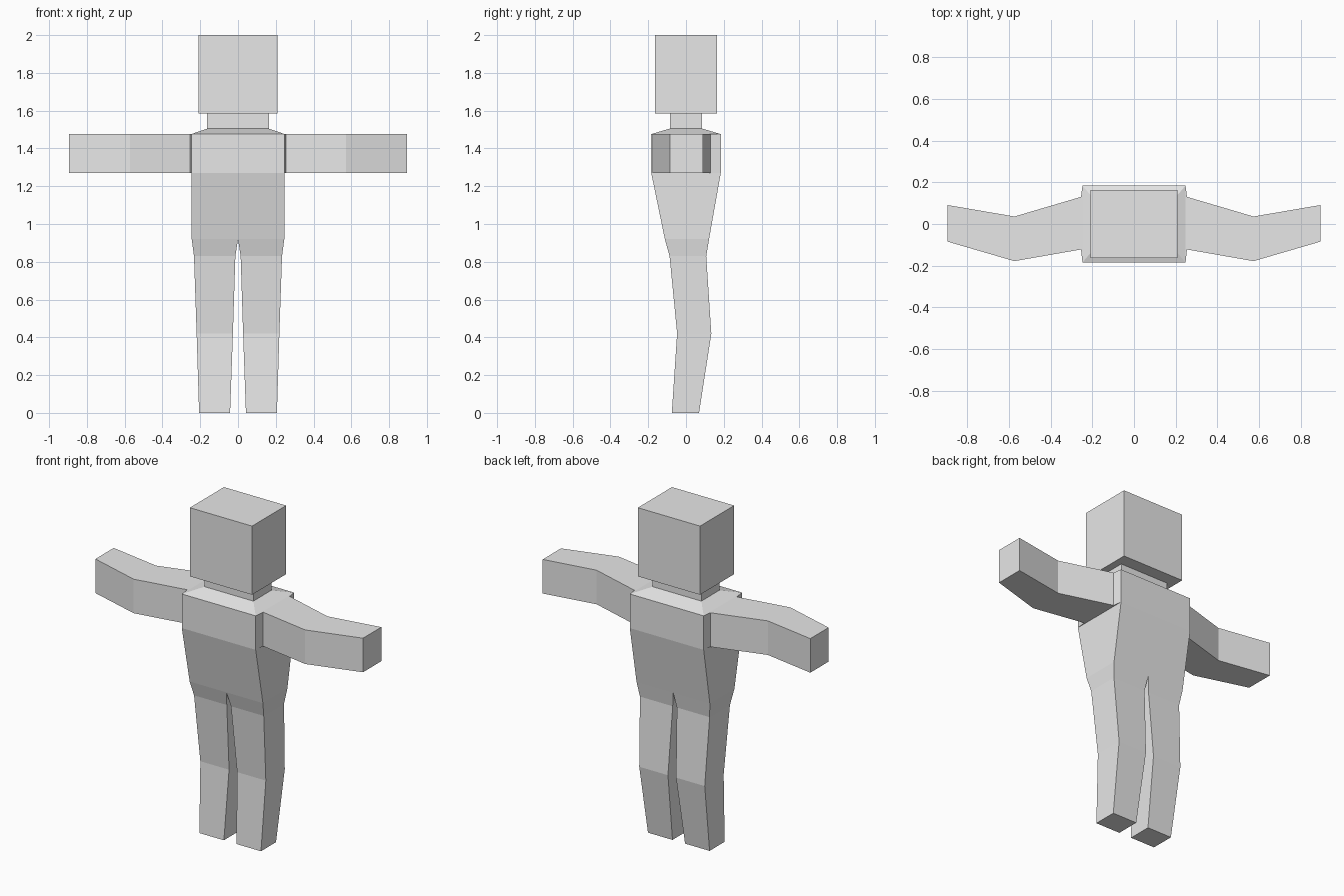
import bpy, bmesh

if "Cube" in bpy.data.objects:
    bpy.data.objects.remove(bpy.data.objects["Cube"])

grey = bpy.data.materials.new("light grey")
grey.diffuse_color = (0.8, 0.8, 0.8, 1)
grey.use_nodes = True
grey.node_tree.nodes["Principled BSDF"].inputs["Base Color"].default_value = grey.diffuse_color


def loft(name, rings, cap_start=True, cap_end=True, mirror=False, drop=None):
    """Skin a row of four-cornered rings; drop(face) marks faces to leave open."""
    bm = bmesh.new()
    rows = [[bm.verts.new(p) for p in ring] for ring in rings]
    for a, b in zip(rows, rows[1:]):
        for i in range(4):
            j = (i + 1) % 4
            bm.faces.new((a[i], a[j], b[j], b[i]))
    if cap_start:
        bm.faces.new(rows[0][::-1])
    if cap_end:
        bm.faces.new(rows[-1])
    bm.normal_update()
    if drop:
        bmesh.ops.delete(bm, geom=[f for f in bm.faces if drop(f)], context='FACES')
    mesh = bpy.data.meshes.new(name)
    bm.to_mesh(mesh)
    bm.free()
    mesh.materials.append(grey)
    obj = bpy.data.objects.new(name, mesh)
    bpy.context.collection.objects.link(obj)
    if mirror:
        mod = obj.modifiers.new("mirror", 'MIRROR')
        mod.use_axis[0] = True
        mod.use_mirror_merge = False
    return obj


def level(z, x0, x1, y0, y1):
    """Horizontal rectangle at height z."""
    return [(x0, y0, z), (x1, y0, z), (x1, y1, z), (x0, y1, z)]


def slice_x(x, y0, y1, z0=1.27, z1=1.476):
    """Upright rectangle at distance x from the middle."""
    return [(x, y0, z0), (x, y1, z0), (x, y1, z1), (x, y0, z1)]


# Head
loft("head", [level(1.585, -0.208, 0.208, -0.163, 0.163),
              level(2.0, -0.208, 0.208, -0.163, 0.163)])

# Torso with sloped shoulders and neck, open where the arms and legs join
loft("torso", [level(0.92, -0.245, 0.245, -0.112, 0.122),
               level(1.27, -0.247, 0.247, -0.184, 0.184),
               level(1.476, -0.247, 0.247, -0.184, 0.184),
               level(1.505, -0.163, 0.163, -0.086, 0.086),
               level(1.585, -0.163, 0.163, -0.086, 0.086)],
     cap_start=False, cap_end=False,
     drop=lambda f: abs(f.normal.x) > 0.9 and 1.3 < f.calc_center_median().z < 1.45)

# Arms, bent forward at the elbow
loft("arms", [slice_x(0.247, -0.184, 0.184),
              slice_x(0.254, -0.122, 0.13),
              slice_x(0.573, -0.178, 0.036),
              slice_x(0.895, -0.084, 0.091)],
     cap_start=False, mirror=True)

# Legs, tapering down past the knee
loft("legs", [level(0.0, 0.042, 0.206, -0.075, 0.069),
              level(0.42, 0.027, 0.219, -0.047, 0.134),
              level(0.83, 0.014, 0.233, -0.087, 0.107),
              level(0.92, 0.0, 0.245, -0.112, 0.122)],
     cap_end=False, mirror=True)
